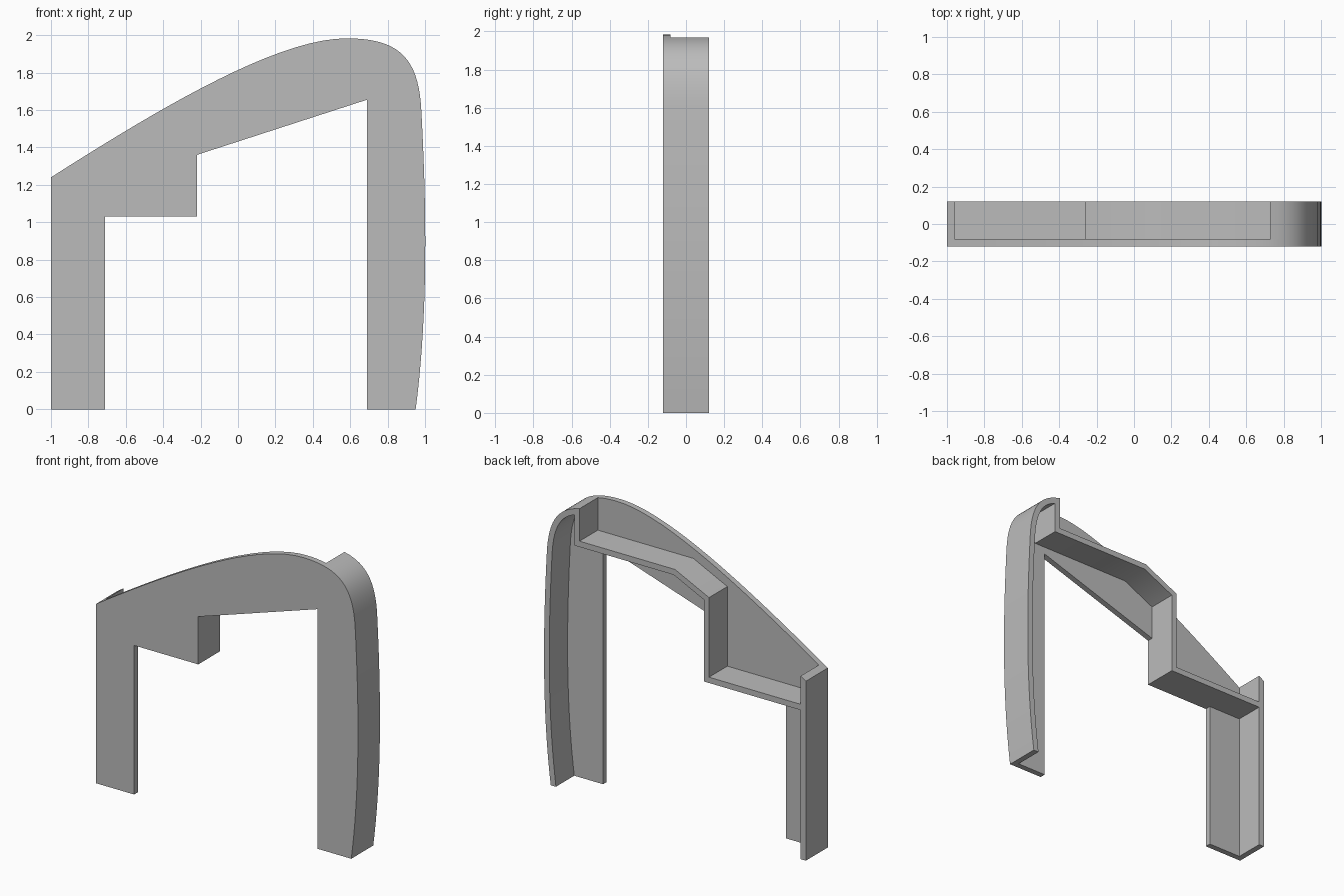
import bpy, bmesh, math
from mathutils import Vector
from mathutils.geometry import interpolate_bezier

if "Cube" in bpy.data.objects:
    bpy.data.objects.remove(bpy.data.objects["Cube"], do_unlink=True)

WALL = 0.04
FRONT, BACK = -0.12, 0.12

grey = bpy.data.materials.new("plain grey")
grey.use_nodes = True
colour = (0.5, 0.5, 0.5, 1)
grey.diffuse_color = colour
grey.node_tree.nodes["Principled BSDF"].inputs["Base Color"].default_value = colour


def bezier(*points, steps=20):
    return [p.to_2d() for p in interpolate_bezier(*[Vector((x, z, 0)) for x, z in points], steps)]


def at_x(line, x):
    """Point where a polyline first crosses the given x."""
    for a, b in zip(line, line[1:]):
        if a.x <= x <= b.x:
            return a.lerp(b, (x - a.x) / (b.x - a.x))


def inset(line, distance):
    """Offset a polyline to its right-hand side."""
    result = []
    for i, p in enumerate(line):
        d = (line[min(i + 1, len(line) - 1)] - line[max(i - 1, 0)]).normalized()
        result.append(p + Vector((d.y, -d.x)) * distance)
    return result


def extrude_outline(name, outline, y0, y1):
    bm = bmesh.new()
    face = bm.faces.new([bm.verts.new((x, y0, z)) for x, z in outline])
    moved = bmesh.ops.extrude_face_region(bm, geom=[face])["geom"]
    verts = [v for v in moved if isinstance(v, bmesh.types.BMVert)]
    bmesh.ops.translate(bm, verts=verts, vec=(0, y1 - y0, 0))
    bmesh.ops.recalc_face_normals(bm, faces=bm.faces)
    mesh = bpy.data.meshes.new(name)
    bm.to_mesh(mesh)
    bm.free()
    mesh.materials.append(grey)
    obj = bpy.data.objects.new(name, mesh)
    bpy.context.collection.objects.link(obj)
    bpy.ops.object.select_all(action='DESELECT')
    obj.select_set(True)
    bpy.context.view_layer.objects.active = obj
    bpy.ops.object.shade_smooth_by_angle(angle=math.radians(30))


# Outer silhouette: sloping roof, rounded shoulder, bowed leg
roof = bezier((-1, 1.24), (-0.45, 1.59), (0.2, 1.983), (0.58, 1.983))
shoulder = bezier((0.58, 1.983), (0.86, 1.983), (0.965, 1.88), (0.98, 1.6))
leg = bezier((0.98, 1.6), (1.01, 1.05), (1.015, 0.5), (0.95, 0))
outer = roof + shoulder[1:] + leg[1:]

# Front plate with the stepped opening
opening = [(0.69, 0), (0.69, 1.655), (-0.22, 1.36), (-0.22, 1.03), (-0.71, 1.03), (-0.71, 0)]
extrude_outline("front_plate", [(-1, 0)] + outer + opening, FRONT, FRONT + WALL)

# Rear rim: straight side wall, stepped shelf, then the bowed side wall
side = shoulder[1:] + leg[1:]
bow = [at_x(outer, 0.73)] + [p for i, p in enumerate(side) if p.x > 0.735 or i > 15]
inner = inset(outer, WALL)
inner[-1].y = 0
bow_inner = [at_x(inner, 0.77)] + [p for p in inner if p.x > 0.775]
shelf_top = [(-0.96, 1.07), (-0.26, 1.07), (-0.26, 1.62), (0, 1.745), (0.73, 1.745)]
shelf_under = [(0.77, 1.705), (0.01, 1.705), (-0.22, 1.595), (-0.22, 1.03), (-0.96, 1.03)]
rim = [(-1, 0), outer[0], at_x(outer, -0.96)] + shelf_top + bow
rim += bow_inner[::-1] + shelf_under + [(-0.96, 0)]
extrude_outline("rear_rim", rim, FRONT + WALL, BACK)
